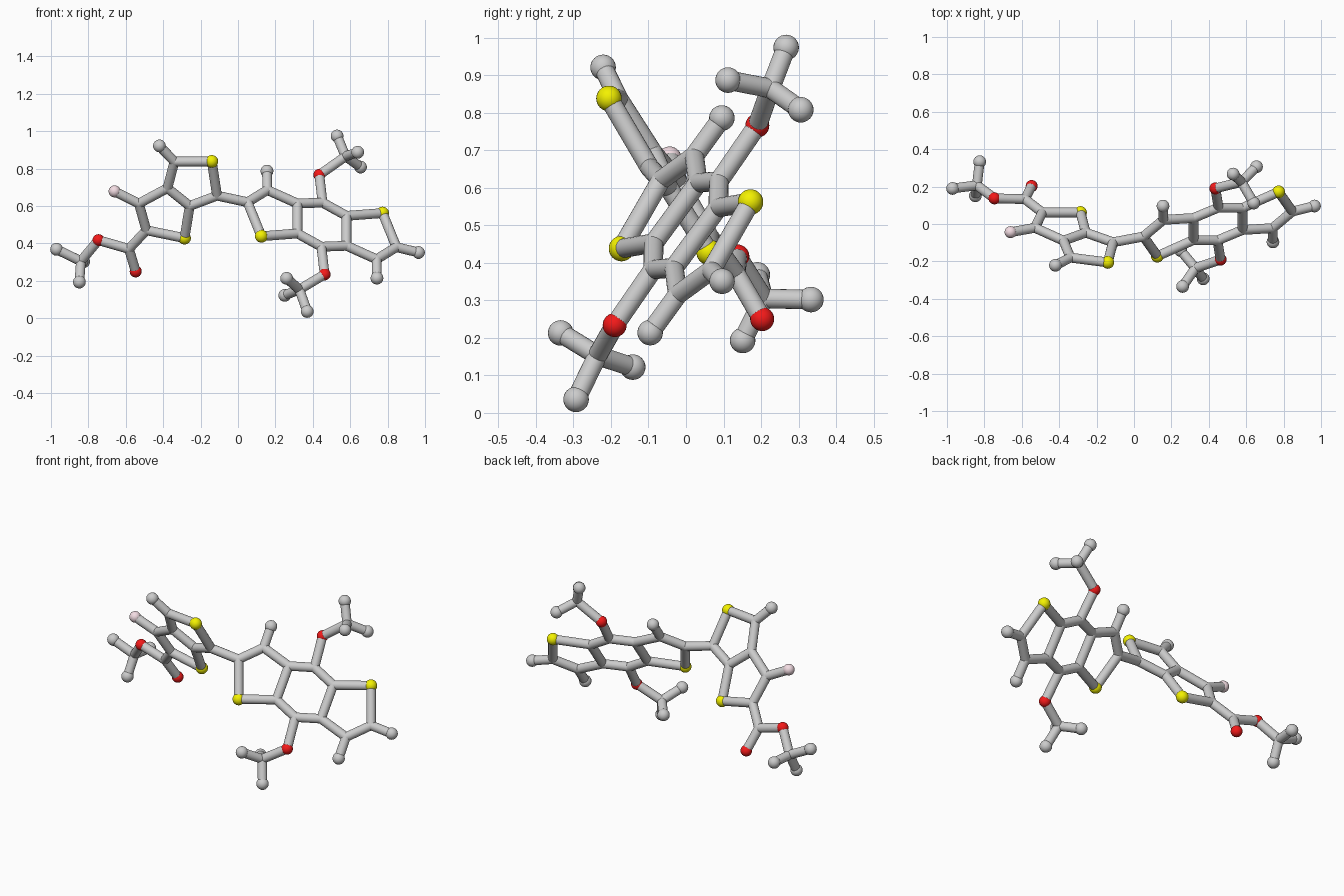
import bpy
from mathutils import Vector

if "Cube" in bpy.data.objects:
    bpy.data.objects.remove(bpy.data.objects["Cube"])

STICK = 0.026
SIZE = {"carbon": STICK, "end": 0.034, "sulfur": 0.034, "oxygen": 0.032, "fluorine": 0.032}


def material(name, rgb):
    m = bpy.data.materials.new(name)
    m.diffuse_color = (*rgb, 1)
    m.use_nodes = True
    m.node_tree.nodes["Principled BSDF"].inputs["Base Color"].default_value = m.diffuse_color
    return m


MATS = {"sulfur": material("yellow", (0.9, 0.88, 0.0)),
        "oxygen": material("red", (0.9, 0.01, 0.01)),
        "fluorine": material("pale_pink", (0.9, 0.72, 0.77))}


def finish(ob, name, kind=None):
    ob.name = name
    if kind in MATS:
        ob.data.materials.append(MATS[kind])
    bpy.ops.object.shade_smooth_by_angle()


def ball(name, kind, p):
    bpy.ops.mesh.primitive_uv_sphere_add(segments=24, ring_count=16, radius=SIZE[kind], location=p)
    finish(bpy.context.object, f"{kind}_ball_{name}", kind)


def stick(name, a, b):
    a, b = Vector(a), Vector(b)
    bpy.ops.mesh.primitive_cylinder_add(vertices=20, radius=STICK, depth=(b - a).length,
                                        location=(a + b) / 2)
    ob = bpy.context.object
    ob.rotation_euler = (b - a).to_track_quat('Z', 'Y').to_euler()
    finish(ob, f"bond_{name}")


atoms = {}


def left(x, z):        # point on the plane of the left fused rings
    return (x, 0.286 - 0.124 * x - 0.607 * z, z)


def right(dx, dz):     # point on the plane of the right fused rings
    return (0.449 + dx, 0.39 * dx + 0.735 * dz, 0.5 + dz)


# right fused rings: half of them, then the point-mirrored half
half = {"link": ("carbon", -0.398, 0.12), "side": ("carbon", -0.292, 0.185),
        "side_end": ("end", -0.294, 0.286), "fuse_a": ("carbon", -0.131, 0.113),
        "fuse_b": ("carbon", -0.131, -0.047), "s": ("sulfur", -0.324, -0.062),
        "top": ("carbon", 0.003, 0.118), "o": ("oxygen", -0.014, 0.266)}
for s, tag in ((1, "p"), (-1, "q")):
    for n, (kind, dx, dz) in half.items():
        atoms[f"{n}_{tag}"] = (kind, right(s * dx, s * dz))
atoms["tip_q"] = ("end", (0.965, 0.096, 0.351))

# end groups on the right rings
atoms["arm_p"] = ("carbon", (0.575, 0.225, 0.865))
atoms["arm_q"] = ("carbon", (0.328, -0.236, 0.153))
ends = {"p": [(0.53, 0.267, 0.974), (0.64, 0.112, 0.887), (0.655, 0.306, 0.808)],
        "q": [(0.37, -0.293, 0.036), (0.25, -0.142, 0.122), (0.26, -0.334, 0.213)],
        "r": [(-0.97, 0.19, 0.368), (-0.848, 0.151, 0.193), (-0.825, 0.333, 0.302)]}

# left fused rings
for n, kind, x, z in [("link_r", "carbon", -0.112, 0.655), ("s_top", "sulfur", -0.14, 0.838),
                      ("side_r", "carbon", -0.34, 0.837), ("side_end_r", "end", -0.42, 0.921),
                      ("fuse_r", "carbon", -0.377, 0.695), ("fuse_s", "carbon", -0.258, 0.6),
                      ("cf", "carbon", -0.53, 0.613), ("f", "fluorine", -0.66, 0.678),
                      ("ce", "carbon", -0.49, 0.47), ("s_low", "sulfur", -0.286, 0.428)]:
    atoms[n] = (kind, left(x, z))

# forked end group on the left
atoms["fork"] = ("carbon", (-0.583, 0.133, 0.37))
atoms["o_fork"] = ("oxygen", (-0.547, 0.203, 0.25))
atoms["o_r"] = ("oxygen", (-0.746, 0.137, 0.417))
atoms["arm_r"] = ("carbon", (-0.84, 0.207, 0.305))

bonds = []
for a, b in (("p", "q"), ("q", "p")):
    bonds += [(f"link_{a}", f"side_{a}"), (f"side_{a}", f"side_end_{a}"), (f"side_{a}", f"fuse_a_{a}"),
              (f"fuse_a_{a}", f"fuse_b_{a}"), (f"fuse_b_{a}", f"s_{a}"), (f"s_{a}", f"link_{a}"),
              (f"fuse_a_{a}", f"top_{a}"), (f"top_{a}", f"fuse_b_{b}"), (f"top_{a}", f"o_{a}")]
bonds += [("link_q", "tip_q"), ("link_p", "link_r"), ("link_r", "s_top"), ("s_top", "side_r"),
          ("side_r", "side_end_r"), ("side_r", "fuse_r"), ("fuse_r", "fuse_s"), ("fuse_s", "link_r"),
          ("fuse_r", "cf"), ("cf", "f"), ("cf", "ce"), ("ce", "s_low"), ("s_low", "fuse_s"),
          ("ce", "fork"), ("fork", "o_fork"), ("fork", "o_r")]
for t, pts in ends.items():
    bonds.append((f"o_{t}", f"arm_{t}"))
    for i, p in enumerate(pts):
        atoms[f"arm_end_{t}{i}"] = ("end", p)
        bonds.append((f"arm_{t}", f"arm_end_{t}{i}"))

for n, (kind, p) in atoms.items():
    ball(n, kind, p)
for a, b in bonds:
    stick(f"{a}_to_{b}", atoms[a][1], atoms[b][1])
